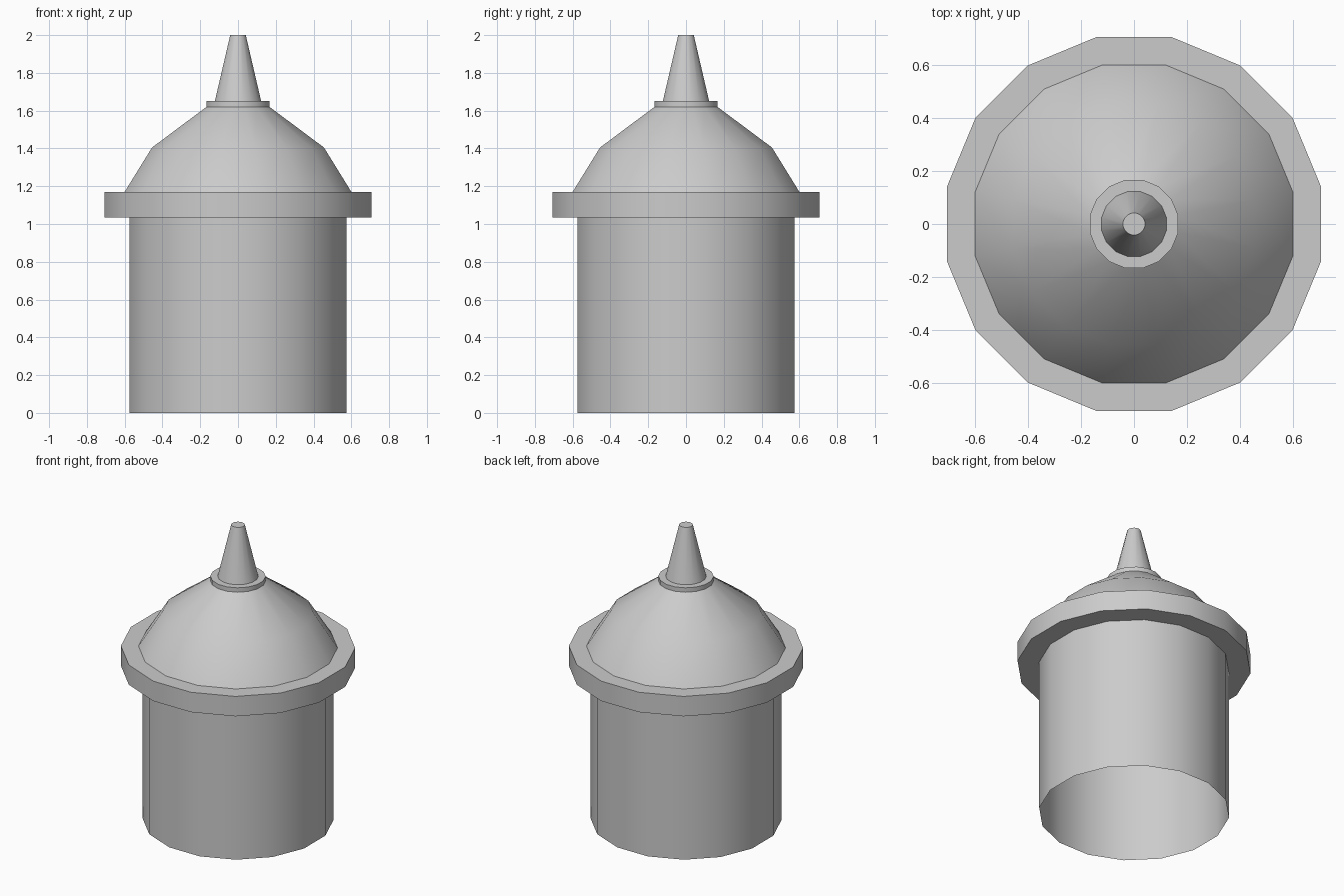
import bpy
import bmesh
import math

cube = bpy.data.objects.get("Cube")
if cube:
    bpy.data.objects.remove(cube, do_unlink=True)

SIDES = 16

grey = bpy.data.materials.new("plain grey")
grey.use_nodes = True
colour = (0.6, 0.6, 0.6, 1)
grey.diffuse_color = colour
grey.node_tree.nodes["Principled BSDF"].inputs["Base Color"].default_value = colour


def turned(name, profile, cap=False):
    """Sweep a (radius, height) profile, listed bottom to top, round the z axis."""
    bm = bmesh.new()
    rings = []
    for r, z in profile:
        angles = [(i + 0.5) * math.tau / SIDES for i in range(SIDES)]
        rings.append([bm.verts.new((r * math.cos(a), r * math.sin(a), z)) for a in angles])
    for low, high in zip(rings, rings[1:]):
        for i in range(SIDES):
            j = (i + 1) % SIDES
            bm.faces.new((low[i], low[j], high[j], high[i]))
    if cap:
        bm.faces.new(rings[-1])
    mesh = bpy.data.meshes.new(name)
    bm.to_mesh(mesh)
    bm.free()
    mesh.materials.append(grey)
    obj = bpy.data.objects.new(name, mesh)
    bpy.context.collection.objects.link(obj)
    bpy.ops.object.select_all(action="DESELECT")
    obj.select_set(True)
    bpy.context.view_layer.objects.active = obj
    bpy.ops.object.shade_smooth_by_angle(angle=math.radians(30))
    return obj


# Hollow drum, open underneath
turned("tower_wall", [(0.586, 0), (0.586, 1.035)])

# Overhanging eave ring
turned("eave_ring", [(0.586, 1.035), (0.72, 1.035), (0.72, 1.17), (0.612, 1.17)])

# Domed roof in two slopes
turned("dome_roof", [(0.612, 1.17), (0.464, 1.405), (0.17, 1.62)])

# Collar and tapered spire
turned("spire_collar", [(0.17, 1.62), (0.17, 1.65), (0.125, 1.65)])
turned("spire", [(0.125, 1.65), (0.042, 2.0)], cap=True)
